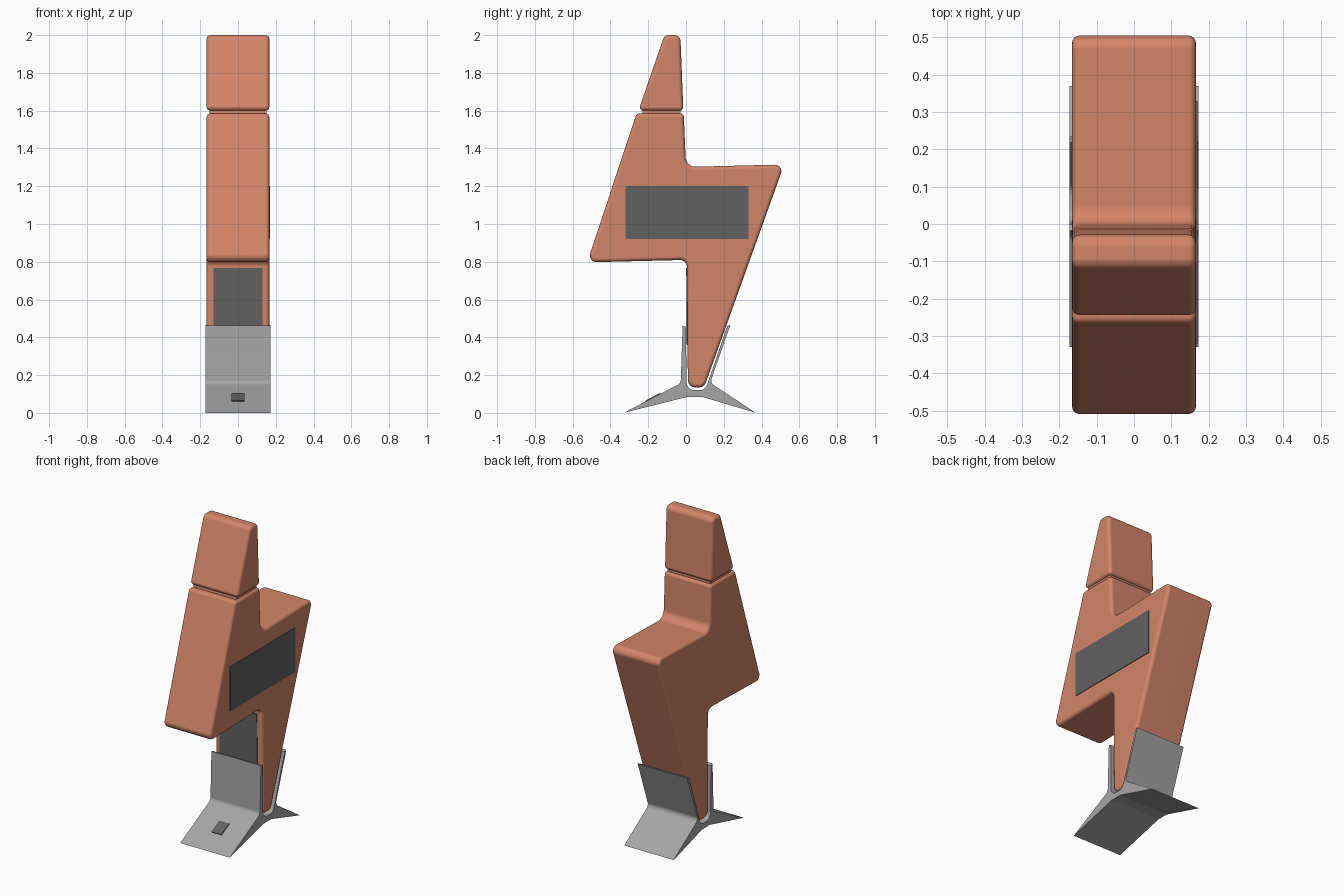
import bpy, bmesh, math
from mathutils import Vector

cube = bpy.data.objects.get("Cube")
if cube:
    bpy.data.objects.remove(cube, do_unlink=True)


def material(name, r, g, b):
    mat = bpy.data.materials.new(name)
    mat.use_nodes = True
    mat.diffuse_color = (r, g, b, 1)
    bsdf = mat.node_tree.nodes["Principled BSDF"]
    bsdf.inputs["Base Color"].default_value = (r, g, b, 1)
    bsdf.inputs["Roughness"].default_value = 0.6
    return mat


copper = material("copper orange", 0.65, 0.235, 0.14)
silver = material("silver grey", 0.38, 0.38, 0.38)
charcoal = material("charcoal grey", 0.12, 0.12, 0.12)


def rounded(corners, steps=7):
    """Turn (y, z, radius) corners into an outline with filleted corners."""
    outline = []
    for i, (y, z, radius) in enumerate(corners):
        p = Vector((y, z))
        if radius == 0:
            outline.append(p)
            continue
        a = (Vector(corners[i - 1][:2]) - p).normalized()
        b = (Vector(corners[(i + 1) % len(corners)][:2]) - p).normalized()
        half = a.angle(b) / 2
        centre = p + (a + b).normalized() * radius / math.sin(half)
        reach = radius / math.tan(half)
        start, end = p + a * reach - centre, p + b * reach - centre
        for k in range(steps + 1):
            t = k / steps
            outline.append(centre + start.lerp(end, t).normalized() * radius)
    return outline


def prism(name, corners, x0, x1, mat, bevel=0.0):
    """Extrude a side outline across x, optionally rounding both rims."""
    bm = bmesh.new()
    face = bm.faces.new([bm.verts.new((x0, p.x, p.y)) for p in rounded(corners)])
    out = bmesh.ops.extrude_face_region(bm, geom=[face])
    moved = [v for v in out["geom"] if isinstance(v, bmesh.types.BMVert)]
    bmesh.ops.translate(bm, verts=moved, vec=(x1 - x0, 0, 0))
    bmesh.ops.recalc_face_normals(bm, faces=bm.faces)
    if bevel:
        rims = [e for e in bm.edges
                if abs(e.verts[0].co.x - e.verts[1].co.x) < 1e-6]
        bmesh.ops.bevel(bm, geom=rims, offset=bevel, segments=4,
                        profile=0.5, affect='EDGES', clamp_overlap=False)
    mesh = bpy.data.meshes.new(name)
    bm.to_mesh(mesh)
    bm.free()
    mesh.materials.append(mat)
    obj = bpy.data.objects.new(name, mesh)
    bpy.context.collection.objects.link(obj)
    bpy.ops.object.select_all(action='DESELECT')
    obj.select_set(True)
    bpy.context.view_layer.objects.active = obj
    bpy.ops.object.shade_smooth_by_angle(angle=math.radians(35))
    weighted = obj.modifiers.new("even shading", 'WEIGHTED_NORMAL')
    weighted.keep_sharp = True
    return obj


# Zigzag body
prism("bolt_body", [
    (-0.262, 1.585, 0.02), (-0.012, 1.585, 0.02), (0.0, 1.302, 0.05),
    (0.52, 1.315, 0.035), (0.096, 0.135, 0.04), (0.01, 0.135, 0.04),
    (0.005, 0.81, 0.035), (-0.523, 0.797, 0.035)],
    -0.166, 0.166, copper, 0.02)

# Separate cap on a slightly narrower neck
prism("neck", [(-0.235, 1.56, 0), (-0.03, 1.56, 0),
               (-0.03, 1.63, 0), (-0.225, 1.63, 0)], -0.15, 0.15, copper)
prism("bolt_cap", [
    (-0.252, 1.6, 0.02), (-0.014, 1.6, 0.02),
    (-0.03, 2.0, 0.032), (-0.114, 2.0, 0.032)],
    -0.166, 0.166, copper, 0.02)

# Forked stand with two splayed feet
prism("stand", [
    (-0.33, 0, 0), (0.01, 0.085, 0.04), (0.085, 0.085, 0.04), (0.37, 0, 0),
    (0.128, 0.16, 0.03), (0.235, 0.465, 0), (0.218, 0.46, 0),
    (0.102, 0.12, 0.042), (0.004, 0.12, 0.042), (-0.001, 0.455, 0),
    (-0.018, 0.462, 0), (-0.028, 0.157, 0.03)],
    -0.173, 0.173, silver)

# Thin plates: side panel, leg panel, and a small one on the front foot
prism("side_panel", [(-0.32, 0.92, 0), (0.33, 0.92, 0),
                     (0.33, 1.2, 0), (-0.32, 1.2, 0)], 0.164, 0.17, charcoal)
prism("leg_panel", [(0.004, 0.36, 0), (0.01, 0.36, 0),
                    (0.008, 0.768, 0), (0.001, 0.768, 0)], -0.13, 0.13, charcoal)
prism("foot_plate", [(-0.213, 0.06, 0), (-0.135, 0.1, 0),
                     (-0.138, 0.105, 0), (-0.216, 0.065, 0)], -0.035, 0.035, charcoal)
